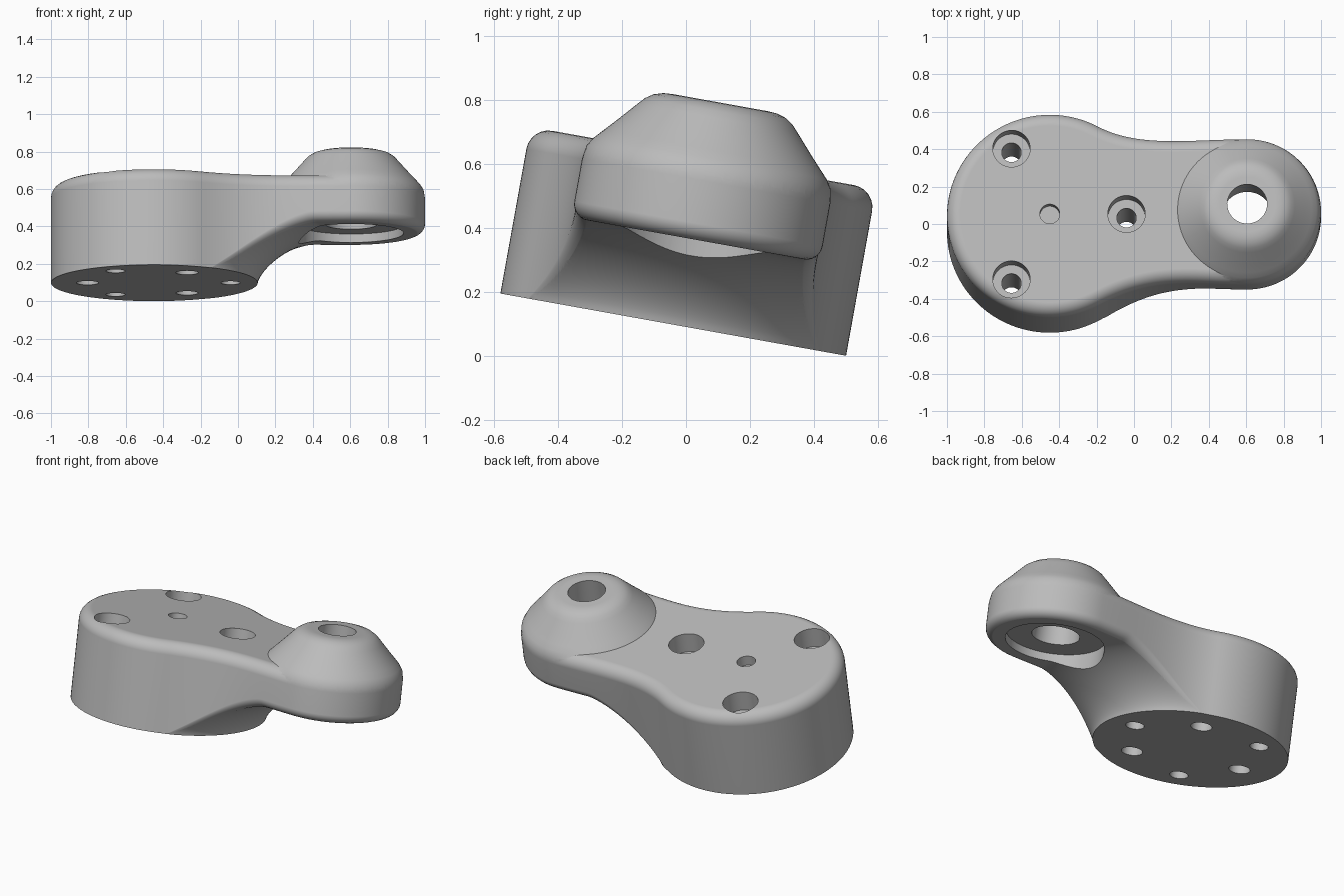
import bpy, bmesh, math
from mathutils import Vector

cube = bpy.data.objects.get("Cube")
if cube:
    bpy.data.objects.remove(cube, do_unlink=True)

# Main sizes, measured from the centre of the mounting disc
BIG_R, SMALL_R = 0.55, 0.395
SMALL = Vector((1.055, 0.022))
TOP, UNDER = 0.53, 0.274
BOLT_R, SEG = 0.41, 96

grey = bpy.data.materials.new("plain grey")
grey.use_nodes = True
grey.diffuse_color = (0.5, 0.5, 0.5, 1)
grey.node_tree.nodes["Principled BSDF"].inputs["Base Color"].default_value = (0.5, 0.5, 0.5, 1)


def loft(name, rings):
    """Closed solid skinned through equal-length rings, bottom to top."""
    bm = bmesh.new()
    loops = [[bm.verts.new(p) for p in ring] for ring in rings]
    n = len(loops[0])
    for low, high in zip(loops, loops[1:]):
        for i in range(n):
            j = (i + 1) % n
            bm.faces.new((low[i], low[j], high[j], high[i]))
    bm.faces.new(loops[0][::-1])
    bm.faces.new(loops[-1])
    bmesh.ops.recalc_face_normals(bm, faces=bm.faces)
    mesh = bpy.data.meshes.new(name)
    bm.to_mesh(mesh)
    bm.free()
    mesh.materials.append(grey)
    obj = bpy.data.objects.new(name, mesh)
    bpy.context.collection.objects.link(obj)
    return obj


def lathe(name, profile, centre=(0, 0), seg=SEG):
    """Solid of revolution from (radius, height) pairs."""
    angles = [math.tau * i / seg for i in range(seg)]
    return loft(name, [[(centre[0] + r * math.cos(a), centre[1] + r * math.sin(a), z)
                        for a in angles] for r, z in profile])


def combine(target, tool, operation):
    mod = target.modifiers.new(operation.lower(), "BOOLEAN")
    mod.object, mod.operation, mod.solver = tool, operation, "EXACT"
    bpy.context.view_layer.objects.active = target
    bpy.ops.object.modifier_apply(modifier=mod.name)
    bpy.data.objects.remove(tool, do_unlink=True)


def under_height(r):
    """Height of the curved underside at a distance from the disc axis."""
    t = min(max((r - BIG_R - 0.005) / 0.37, 0), 1)
    return UNDER * (1 - (1 - t ** 0.7) ** 1.4)


def arc(centre, r, start, end, n):
    return [Vector(centre) + r * Vector((math.cos(a), math.sin(a)))
            for a in (math.radians(start + (end - start) * i / n) for i in range(n + 1))]


def neck(side, handle, n=36):
    """Waist curve from the disc to the small end."""
    a = math.radians(62)
    p0 = BIG_R * Vector((math.cos(a), side * math.sin(a)))
    p1 = p0 + handle * Vector((math.sin(a), -side * math.cos(a)))
    p3 = SMALL + Vector((0, side * SMALL_R))
    p2 = p3 - Vector((0.3, 0))
    return [p0 * (1 - t) ** 3 + p1 * 3 * t * (1 - t) ** 2 + p2 * 3 * t * t * (1 - t) + p3 * t ** 3
            for t in (i / n for i in range(1, n))]


# Arm outline, counter-clockwise
outline = (arc((0, 0), BIG_R, 62, 298, 80) + neck(-1, 0.35)
           + arc(SMALL, SMALL_R, -90, 90, 60) + neck(1, 0.25)[::-1])
count = len(outline)
inward = []
for i in range(count):
    t = (outline[(i + 1) % count] - outline[i - 1]).normalized()
    inward.append(Vector((-t.y, t.x)))

# Arm wall: soft lower rim that fades out at the disc, rounded upper rim
STEPS = 6
quarter = [math.pi / 2 * i / STEPS for i in range(STEPS + 1)]
soft = [0.002 + 0.05 * min(under_height(p.length) / UNDER, 1) for p in outline]
rings = [[(*(p + d * f), -0.2) for p, d, f in zip(outline, inward, soft)]]
for a in quarter:
    ring = []
    for p, d, f in zip(outline, inward, soft):
        q = p + d * f * (1 - math.sin(a))
        ring.append((*q, under_height(q.length) + f * (1 - math.cos(a)) - 0.001))
    rings.append(ring)
EDGE = 0.07
for a in quarter:
    rings.append([(*(p + d * EDGE * (1 - math.cos(a))), TOP - EDGE + EDGE * math.sin(a))
                  for p, d in zip(outline, inward)])
arm = loft("bracket_arm", rings)

# Flat disc base and curved underside
start, reach = BIG_R + 0.005, 0.37
profile = [(start, 0)]
for i in range(1, 25):
    r = start + reach * (i / 24) ** 1.5
    profile.append((r, under_height(r)))
profile += [(2, UNDER), (2, 0.9), (start, 0.9)]
combine(arm, lathe("underside_shape", profile, seg=192), "INTERSECT")

# Conical boss on the small end
boss = [(0.38, 0.4), (0.393, 0.475), (0.388, 0.505), (0.37, 0.533), (0.345, 0.56), (0.31, 0.598),
        (0.255, 0.66), (0.235, 0.682), (0.21, 0.699), (0.18, 0.708), (0.15, 0.71)]
combine(arm, lathe("boss", boss, SMALL), "UNION")

# Lower pocket and tapered bore
combine(arm, lathe("pocket", [(0.28, -0.3), (0.28, 0.32)], SMALL), "DIFFERENCE")
combine(arm, lathe("bore", [(0.137, 0.3), (0.105, 0.73)], SMALL, 64), "DIFFERENCE")

# Counterbored through holes alternating with blind holes from below
for k in range(3):
    a = math.tau * k / 3
    spot = (BOLT_R * math.cos(a), BOLT_R * math.sin(a))
    combine(arm, lathe("bolt_hole", [(0.052, -0.1), (0.052, 0.41), (0.1, 0.41), (0.1, 0.7)],
                       spot, 48), "DIFFERENCE")
    b = a + math.pi / 3
    spot = (0.355 * math.cos(b), 0.355 * math.sin(b))
    combine(arm, lathe("blind_hole", [(0.06, -0.1), (0.06, 0.25)], spot, 48), "DIFFERENCE")

# Shallow centre mark on top
combine(arm, lathe("centre_hole", [(0.053, 0.47), (0.053, 0.7)], seg=48), "DIFFERENCE")

# Smooth shading and resting tilt
bpy.ops.object.select_all(action="DESELECT")
arm.select_set(True)
bpy.context.view_layer.objects.active = arm
bpy.ops.object.shade_smooth_by_angle(angle=math.radians(30))
weighted = arm.modifiers.new("even_normals", "WEIGHTED_NORMAL")
weighted.keep_sharp = True
arm.rotation_euler = (math.radians(-10.2), 0, 0)
arm.location = (-0.45, -0.04, 0.0975)
